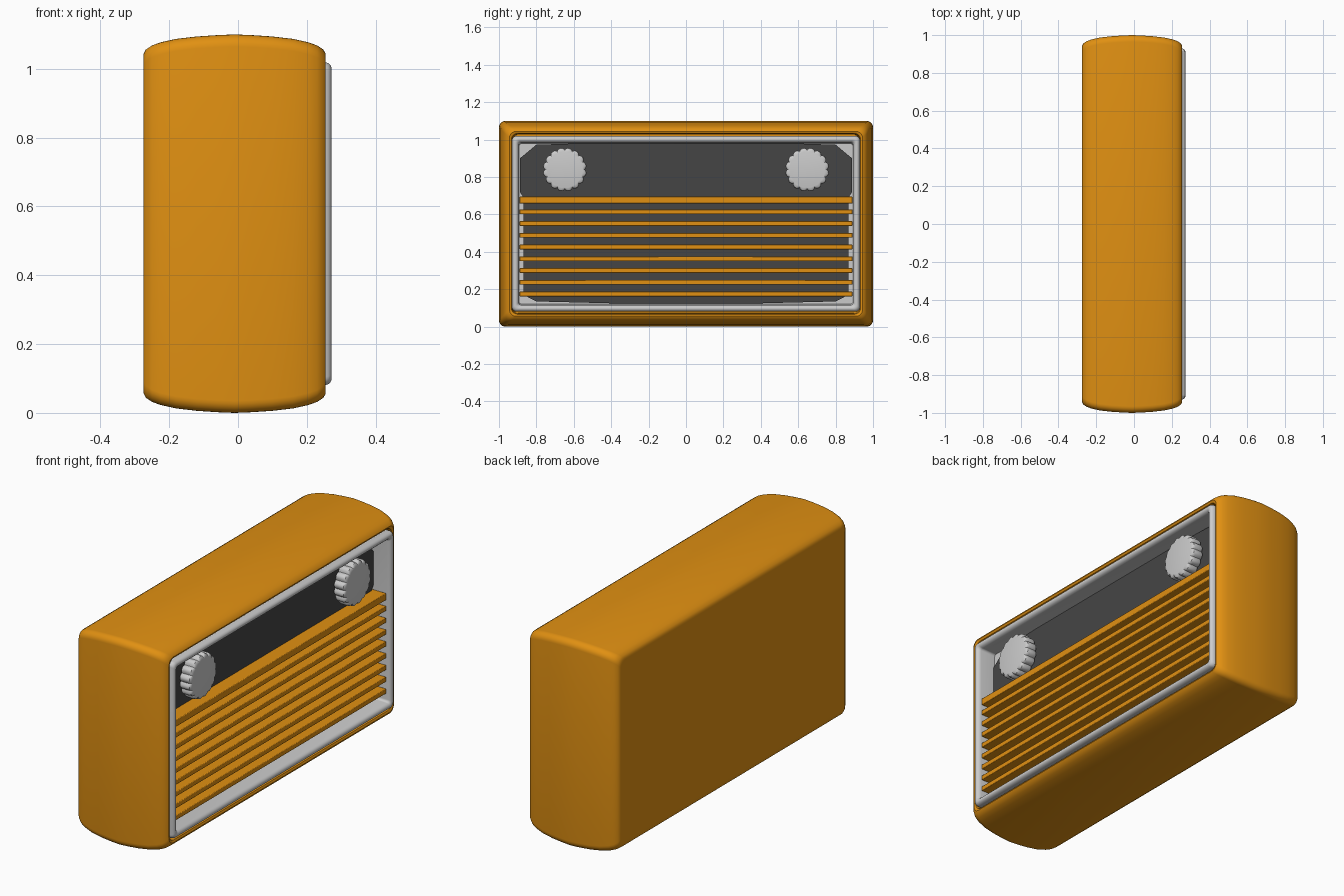
import bpy, bmesh
from math import cos, sin, pi

if "Cube" in bpy.data.objects:
    bpy.data.objects.remove(bpy.data.objects["Cube"])


def material(name, rgb):
    m = bpy.data.materials.new(name)
    m.diffuse_color = (*rgb, 1)
    m.use_nodes = True
    m.node_tree.nodes["Principled BSDF"].inputs["Base Color"].default_value = m.diffuse_color
    return m


orange = material("orange", (0.75, 0.28, 0.006))
dark = material("dark_grey", (0.06, 0.06, 0.06))
ZC = 0.55  # height of the centre line


def loft(name, rings, mat=None, loop=False, angle=40):
    """Skin a list of equal-length point rings; cap the ends or join them."""
    bm = bmesh.new()
    vs = [[bm.verts.new(p) for p in r] for r in rings]
    n = len(vs[0])
    pairs = list(zip(vs, vs[1:])) + ([(vs[-1], vs[0])] if loop else [])
    for a, b in pairs:
        for i in range(n):
            j = (i + 1) % n
            bm.faces.new((a[i], a[j], b[j], b[i]))
    if not loop:
        bm.faces.new(vs[0])
        bm.faces.new(vs[-1])
    bmesh.ops.recalc_face_normals(bm, faces=bm.faces)
    me = bpy.data.meshes.new(name)
    bm.to_mesh(me)
    bm.free()
    ob = bpy.data.objects.new(name, me)
    bpy.context.collection.objects.link(ob)
    if mat:
        me.materials.append(mat)
    bpy.ops.object.select_all(action='DESELECT')
    ob.select_set(True)
    bpy.context.view_layer.objects.active = ob
    bpy.ops.object.shade_smooth_by_angle(angle=angle * pi / 180)
    return ob


def round_rect(x, hy, hz, r, steps=6):
    """Rounded rectangle in the y-z plane."""
    pts = []
    for q, (sy, sz) in enumerate(((1, 1), (-1, 1), (-1, -1), (1, -1))):
        for k in range(steps + 1):
            a = (q + k / steps) * pi / 2
            pts.append((x, sy * (hy - r) + r * cos(a), ZC + sz * (hz - r) + r * sin(a)))
    return pts


def plate(name, outline, x0, x1, mat=None):
    return loft(name, [[(x, y, z) for y, z in outline] for x in (x0, x1)], mat)


# Bulging case: (x, inset) profile running from the back to the recessed front
case = [(-0.275, 0.075), (-0.275, 0.058), (-0.268, 0.044), (-0.25, 0.032), (-0.225, 0.023),
        (-0.18, 0.013), (-0.12, 0.006), (-0.06, 0.002), (-0.01, 0.0), (0.04, 0.002),
        (0.1, 0.006), (0.16, 0.013), (0.205, 0.023), (0.23, 0.032), (0.248, 0.044),
        (0.255, 0.056), (0.25, 0.066), (0.235, 0.07), (0.14, 0.072)]
loft("case", [round_rect(x, 1 - i, 0.55 - i, 0.035) for x, i in case], orange)

# Protruding front frame with deep inner walls
frame = [(0.14, 0.0), (0.25, 0.0), (0.262, 0.003), (0.269, 0.009), (0.272, 0.017),
         (0.269, 0.026), (0.262, 0.033), (0.25, 0.036), (0.15, 0.041), (0.14, 0.041)]
loft("front_frame", [round_rect(x, 0.93 - i, 0.47 - i, 0.024 - i * 0.3) for x, i in frame], loop=True)

# Grey backing, and the dark panel with cut corners in front of it
loft("backing", [round_rect(x, 0.9, 0.44, 0.01) for x in (0.145, 0.165)])
half = [(0.4, 0.985), (0.8, 0.973), (0.888, 0.9), (0.888, 0.72), (0.868, 0.69),
        (0.868, 0.17), (0.8, 0.135), (0.4, 0.125)]
plate("dark_panel", half + [(-y, z) for y, z in reversed(half)], 0.15, 0.175, dark)

# Grille: one thick top slat and eight thin ones
for k in range(9):
    z = 0.677 - 0.0628 * k
    h = 0.018 if k == 0 else 0.0125
    slat = plate(f"slat_{k + 1}", [(-0.89, z - h), (0.89, z - h), (0.89, z + h), (-0.89, z + h)],
                 0.165, 0.25, orange)
    bev = slat.modifiers.new("bevel", 'BEVEL')
    bev.width, bev.segments = 0.003, 2


# Fluted knobs on short shafts
def knob_ring(x, r, flute, y):
    pts = []
    for i in range(128):
        a = 2 * pi * i / 128
        rr = r - flute * (1 - abs(sin(8 * a)))
        pts.append((x, y + rr * cos(a), 0.84 + rr * sin(a)))
    return pts


for side, y in (("left", -0.648), ("right", 0.648)):
    prof = [(0.187, 0.108, 0.007), (0.19, 0.114, 0.01), (0.2, 0.118, 0.011),
            (0.235, 0.118, 0.011), (0.246, 0.115, 0.01), (0.251, 0.108, 0.007), (0.253, 0.095, 0.0)]
    loft(f"knob_{side}", [knob_ring(x, r, f, y) for x, r, f in prof], angle=35)
    loft(f"knob_shaft_{side}", [knob_ring(x, 0.06, 0, y) for x in (0.16, 0.19)])
